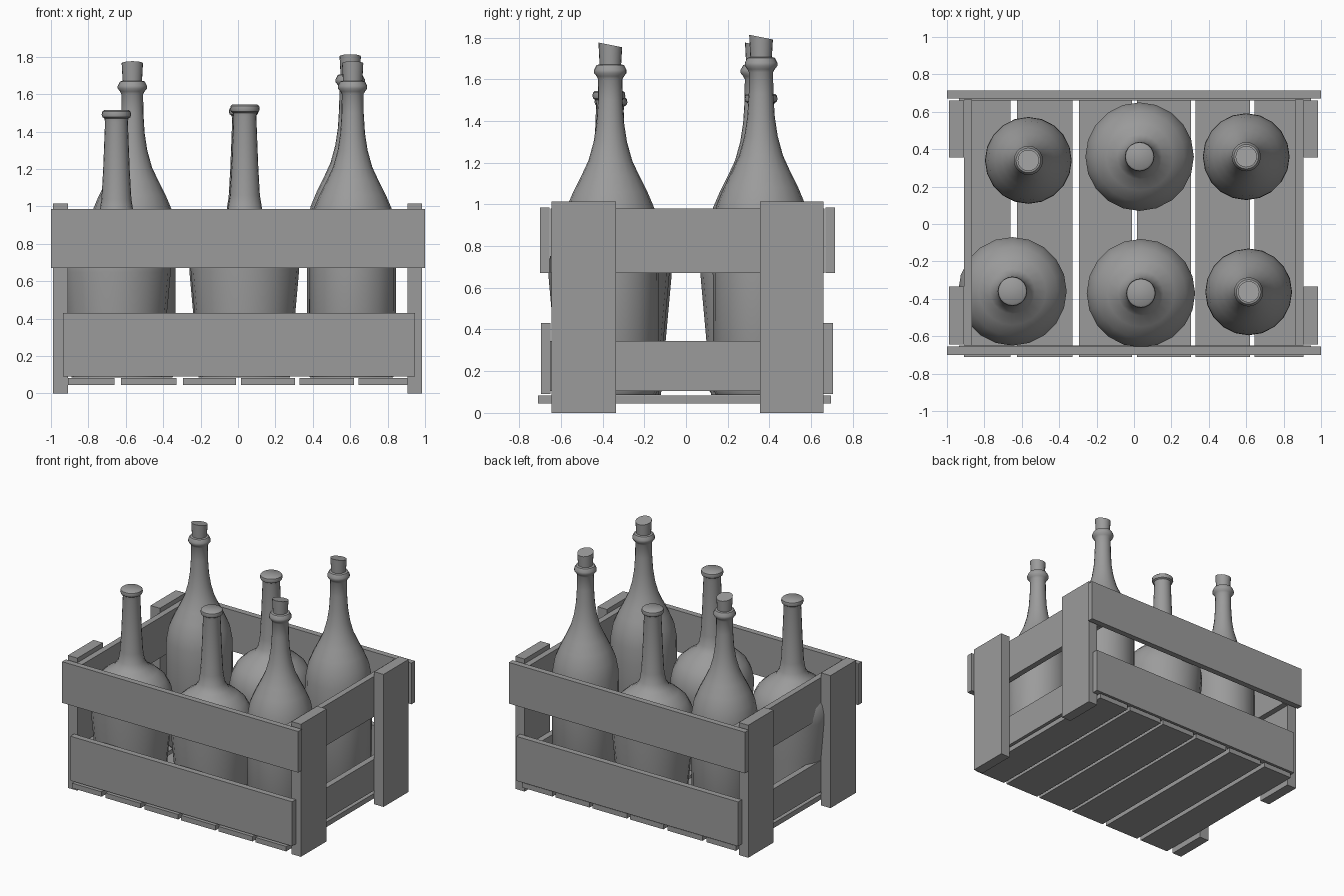
import bpy, bmesh, math

if "Cube" in bpy.data.objects:
    bpy.data.objects.remove(bpy.data.objects["Cube"])

grey = bpy.data.materials.new("plain grey")
grey.diffuse_color = (0.33, 0.33, 0.33, 1)
grey.use_nodes = True
grey.node_tree.nodes["Principled BSDF"].inputs["Base Color"].default_value = grey.diffuse_color


def finish(name, bm, smooth=False):
    bmesh.ops.recalc_face_normals(bm, faces=bm.faces)
    me = bpy.data.meshes.new(name)
    bm.to_mesh(me)
    bm.free()
    me.materials.append(grey)
    ob = bpy.data.objects.new(name, me)
    bpy.context.collection.objects.link(ob)
    if smooth:
        bpy.ops.object.select_all(action='DESELECT')
        ob.select_set(True)
        bpy.context.view_layer.objects.active = ob
        bpy.ops.object.shade_smooth_by_angle(angle=math.radians(40))
    return ob


def board(name, x0, x1, y0, y1, z0, z1):
    bm = bmesh.new()
    bmesh.ops.create_cube(bm, size=1)
    for v in bm.verts:
        v.co.x = x0 if v.co.x < 0 else x1
        v.co.y = y0 if v.co.y < 0 else y1
        v.co.z = z0 if v.co.z < 0 else z1
    return finish(name, bm)


def lathe(name, profile, x, y, zscale=1.0, sides=20, slant=0.0):
    """Closed turned shape; slant tilts the last ring along y."""
    bm = bmesh.new()
    base = 0.085
    rings = []
    for i, (r, z) in enumerate(profile):
        z = base + (z - base) * zscale
        s = slant if i == len(profile) - 1 else 0
        ring = []
        for k in range(sides):
            a = 2 * math.pi * k / sides
            dy = r * math.sin(a)
            ring.append(bm.verts.new((x + r * math.cos(a), y + dy, z - s * dy)))
        rings.append(ring)
    for a, b in zip(rings, rings[1:]):
        for k in range(sides):
            j = (k + 1) % sides
            bm.faces.new((a[k], a[j], b[j], b[k]))
    bm.faces.new(rings[0][::-1])
    bm.faces.new(rings[-1])
    return finish(name, bm, True)


# Long front and back boards
board("front_upper_board", -1, 1, -0.70, -0.655, 0.67, 0.985)
board("back_upper_board", -1, 1, 0.67, 0.715, 0.67, 0.985)
board("front_lower_board", -0.935, 0.945, -0.695, -0.65, 0.09, 0.43)
board("back_lower_board", -0.935, 0.945, 0.66, 0.705, 0.09, 0.43)

# End boards and corner posts
for side, xi, xm, xo in (("left", -0.865, -0.91, -0.99), ("right", 0.86, 0.905, 0.985)):
    a, b = sorted((xi, xm))
    c, d = sorted((xm, xo))
    board(side + "_upper_end_board", a, b, -0.65, 0.665, 0.67, 0.98)
    board(side + "_lower_end_board", a, b, -0.65, 0.665, 0.105, 0.345)
    board(side + "_front_post", c, d, -0.645, -0.335, 0, 1.015)
    board(side + "_back_post", c, d, 0.355, 0.66, 0, 1.015)

# Floor slats
for i, (a, b) in enumerate(((-0.91, -0.66), (-0.625, -0.33), (-0.295, -0.01),
                            (0.015, 0.305), (0.33, 0.62), (0.645, 0.905))):
    board(f"floor_slat_{i + 1}", a, b, -0.71, 0.695, 0.045, 0.083)

# Squat bottles with a rolled lip
squat = [(0.24, 0.085), (0.265, 0.38), (0.29, 0.66), (0.29, 0.71), (0.275, 0.78),
         (0.24, 0.845), (0.18, 0.90), (0.12, 0.94), (0.092, 0.985), (0.08, 1.06),
         (0.071, 1.22), (0.061, 1.48), (0.064, 1.50), (0.075, 1.507),
         (0.079, 1.52), (0.076, 1.537), (0.066, 1.545)]
for i, (x, y, s) in enumerate(((-0.65, -0.36, 0.979), (0.037, -0.37, 1.0),
                               (0.03, 0.36, 0.99))):
    lathe(f"squat_bottle_{i + 1}", squat, x, y, s)

# Tall bottles with a neck ring and a slanted cork
tall = [(0.215, 0.085), (0.23, 0.11), (0.232, 0.75), (0.23, 0.88), (0.212, 0.98),
        (0.178, 1.06), (0.14, 1.135), (0.105, 1.21), (0.08, 1.30), (0.066, 1.39),
        (0.059, 1.50), (0.058, 1.60), (0.066, 1.615), (0.078, 1.63),
        (0.078, 1.645), (0.066, 1.668), (0.05, 1.672)]
cork = [(0.05, 1.64), (0.057, 1.765)]
for i, (x, y, s) in enumerate(((-0.565, 0.34, 1.0), (0.60, 0.36, 1.022),
                               (0.613, -0.363, 1.0))):
    lathe(f"tall_bottle_{i + 1}", tall, x, y, s)
    lathe(f"cork_{i + 1}", cork, x, y, s, slant=0.2)
